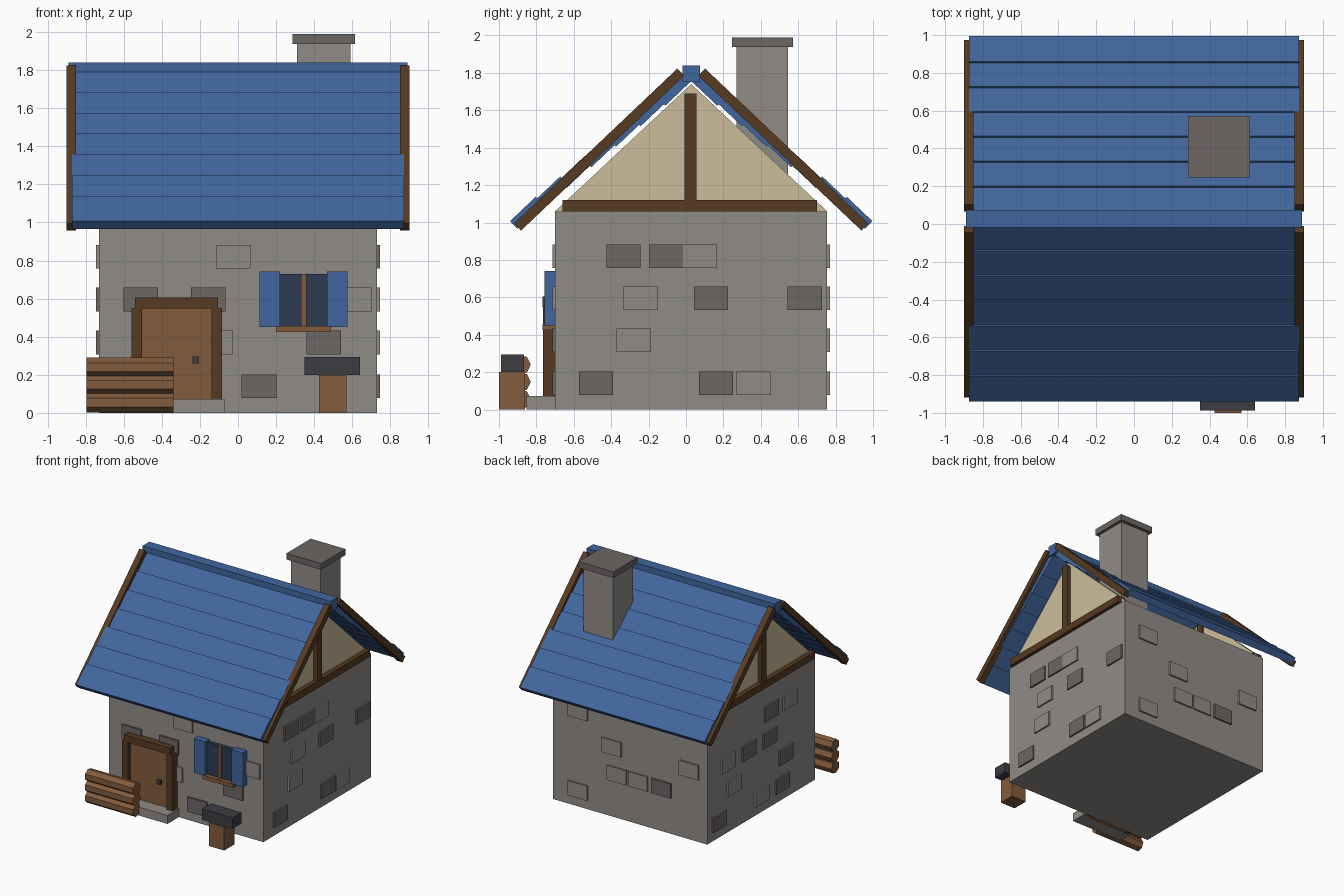
import bpy, bmesh, math
from mathutils import Matrix

if "Cube" in bpy.data.objects:
    bpy.data.objects.remove(bpy.data.objects["Cube"])


def mat(name, rgb):
    m = bpy.data.materials.new(name)
    m.diffuse_color = (*rgb, 1)
    m.use_nodes = True
    m.node_tree.nodes["Principled BSDF"].inputs["Base Color"].default_value = m.diffuse_color
    return m


STONE = mat("wall_stone", (0.28, 0.262, 0.245))
DARK_STONE = mat("dark_stone", (0.15, 0.135, 0.129))
BLUE = mat("roof_blue", (0.053, 0.133, 0.342))
WOOD = mat("wood", (0.223, 0.107, 0.047))
DARK_WOOD = mat("dark_wood", (0.093, 0.043, 0.016))
CREAM = mat("plaster_cream", (0.60, 0.51, 0.33))
IRON = mat("charcoal_iron", (0.048, 0.045, 0.055))
GLASS = mat("window_glass", (0.026, 0.045, 0.084))

CY = 0.028                    # ridge line in y
SLOPE = math.radians(43.5)    # tilt of planks and barge boards


def finish(name, bm, material):
    bmesh.ops.recalc_face_normals(bm, faces=bm.faces)
    me = bpy.data.meshes.new(name)
    bm.to_mesh(me)
    bm.free()
    me.materials.append(material)
    ob = bpy.data.objects.new(name, me)
    bpy.context.collection.objects.link(ob)
    return ob


def block(name, center, size, material, tilt=0.0):
    bm = bmesh.new()
    bmesh.ops.create_cube(bm, size=1, matrix=Matrix.Diagonal((*size, 1)))
    ob = finish(name, bm, material)
    ob.location = center
    ob.rotation_euler.x = tilt
    return ob


def box(name, x, y, z, material):
    """Box from (min, max) pairs."""
    return block(name, [(a + b) / 2 for a, b in (x, y, z)],
                 [b - a for a, b in (x, y, z)], material)


# Walls
box("walls", (-0.73, 0.73), (-0.70, 0.755), (0, 1.06), STONE)

# Gable ends: thin plaster triangle, tie beam and king post
for side, s in (("left", -1), ("right", 1)):
    bm = bmesh.new()
    tri = [(-0.70, 1.06), (0.755, 1.06), (CY, 1.74)]
    face = bm.faces.new([bm.verts.new((s * 0.69, y, z)) for y, z in tri])
    ext = bmesh.ops.extrude_face_region(bm, geom=[face])
    bmesh.ops.translate(bm, vec=(s * 0.03, 0, 0),
                        verts=[v for v in ext["geom"] if isinstance(v, bmesh.types.BMVert)])
    finish(f"gable_{side}", bm, CREAM)
    block(f"tie_beam_{side}", (s * 0.72, 0.02, 1.09), (0.08, 1.36, 0.06), DARK_WOOD)
    block(f"king_post_{side}", (s * 0.715, 0.024, 1.375), (0.08, 0.062, 0.63), DARK_WOOD)

# Roof planks (seven stepped rows per slope) and barge boards
LEN, THICK = 0.188, 0.057
c, n = math.cos(SLOPE), math.sin(SLOPE)
for slope, s in (("front", 1), ("back", -1)):
    for k in range(7):
        uy, uz = -0.804 + 0.1317 * k, 1.137 + 0.1097 * k   # upper outer corner
        py = uy - LEN / 2 * c + THICK / 2 * n
        pz = uz - LEN / 2 * n - THICK / 2 * c
        block(f"roof_plank_{slope}_{k + 1}", (0, CY + s * (py - CY), pz),
              (1.745, LEN, THICK), BLUE, s * SLOPE)
    for side, sx in (("left", -1), ("right", 1)):
        block(f"barge_board_{slope}_{side}", (sx * 0.875, CY + s * (-0.464 - CY), 1.39),
              (0.05, 1.203, 0.053), DARK_WOOD, s * SLOPE)
box("ridge_cap", (-0.89, 0.89), (-0.018, 0.074), (1.75, 1.84), BLUE)

# Chimney
box("chimney", (0.31, 0.59), (0.27, 0.545), (1.07, 1.94), STONE)
box("chimney_cap", (0.287, 0.615), (0.245, 0.572), (1.937, 1.99), DARK_STONE)

# Door
box("door", (-0.51, -0.13), (-0.735, -0.69), (0, 0.56), WOOD)
box("door_post_left", (-0.56, -0.503), (-0.765, -0.69), (0, 0.55), DARK_WOOD)
box("door_post_right", (-0.14, -0.083), (-0.765, -0.69), (0, 0.55), DARK_WOOD)
box("door_lintel", (-0.54, -0.104), (-0.767, -0.69), (0.547, 0.605), DARK_WOOD)
box("door_handle", (-0.238, -0.206), (-0.76, -0.73), (0.26, 0.295), IRON)
box("door_step", (-0.57, -0.07), (-0.853, -0.70), (0, 0.072), STONE)

# Window
box("window_pane", (0.22, 0.468), (-0.73, -0.69), (0.45, 0.73), GLASS)
box("window_mullion", (0.332, 0.36), (-0.745, -0.70), (0.45, 0.73), WOOD)
box("window_sill", (0.2, 0.488), (-0.767, -0.70), (0.425, 0.457), WOOD)
for side, x in (("left", (0.113, 0.22)), ("right", (0.467, 0.575))):
    box(f"shutter_{side}", x, (-0.757, -0.70), (0.45, 0.742), BLUE)

# Log pile: three seven-sided logs
for k in range(3):
    bm = bmesh.new()
    ring = [bm.verts.new((-0.795, -0.883 + 0.053 * math.cos(a), 0.055 + 0.0925 * k + 0.053 * math.sin(a)))
            for a in (2 * math.pi * i / 7 for i in range(7))]
    ext = bmesh.ops.extrude_face_region(bm, geom=[bm.faces.new(ring)])
    bmesh.ops.translate(bm, vec=(0.455, 0, 0),
                        verts=[v for v in ext["geom"] if isinstance(v, bmesh.types.BMVert)])
    finish(f"log_{k + 1}", bm, WOOD)

# Anvil on a wooden block
box("anvil_stand", (0.425, 0.57), (-1.0, -0.86), (0, 0.2), WOOD)
box("anvil", (0.35, 0.64), (-0.988, -0.865), (0.2, 0.293), IRON)

# Raised wall stones: (position along the wall, row, dark?)
ROWS = (0.14, 0.37, 0.595, 0.82)
STONES = {
    "front": [(-0.025, 3, 0), (-0.51, 2, 1), (-0.157, 2, 1), (0.61, 2, 0),
              (0.45, 1, 1), (-0.12, 1, 0), (0.11, 0, 1)],
    "back": [(0.49, 3, 0), (0.17, 2, 0), (-0.56, 2, 0), (0.12, 1, 0),
             (-0.08, 1, 0), (-0.30, 1, 1), (0.49, 0, 0)],
    "right": [(-0.335, 3, 1), (-0.108, 3, 1), (0.075, 3, 0), (-0.242, 2, 0),
              (0.133, 2, 1), (0.635, 2, 1), (-0.28, 1, 0), (-0.48, 0, 1),
              (0.16, 0, 1), (0.36, 0, 0)],
    "left": [(-0.1, 3, 1), (-0.35, 3, 0), (0.48, 2, 0), (0.2, 2, 1), (-0.08, 2, 1),
             (0.4, 1, 0), (-0.3, 1, 1), (0.6, 0, 1), (0.03, 0, 0), (-0.25, 0, 1)],
}
for wall, stones in STONES.items():
    for i, (p, row, dark) in enumerate(stones):
        z = ROWS[row]
        if wall in ("front", "back"):
            center, size = (p, -0.70 if wall == "front" else 0.755, z), (0.182, 0.03, 0.125)
        else:
            center, size = (-0.73 if wall == "left" else 0.73, p, z), (0.03, 0.182, 0.125)
        block(f"wall_stone_{wall}_{i + 1}", center, size, DARK_STONE if dark else STONE)
